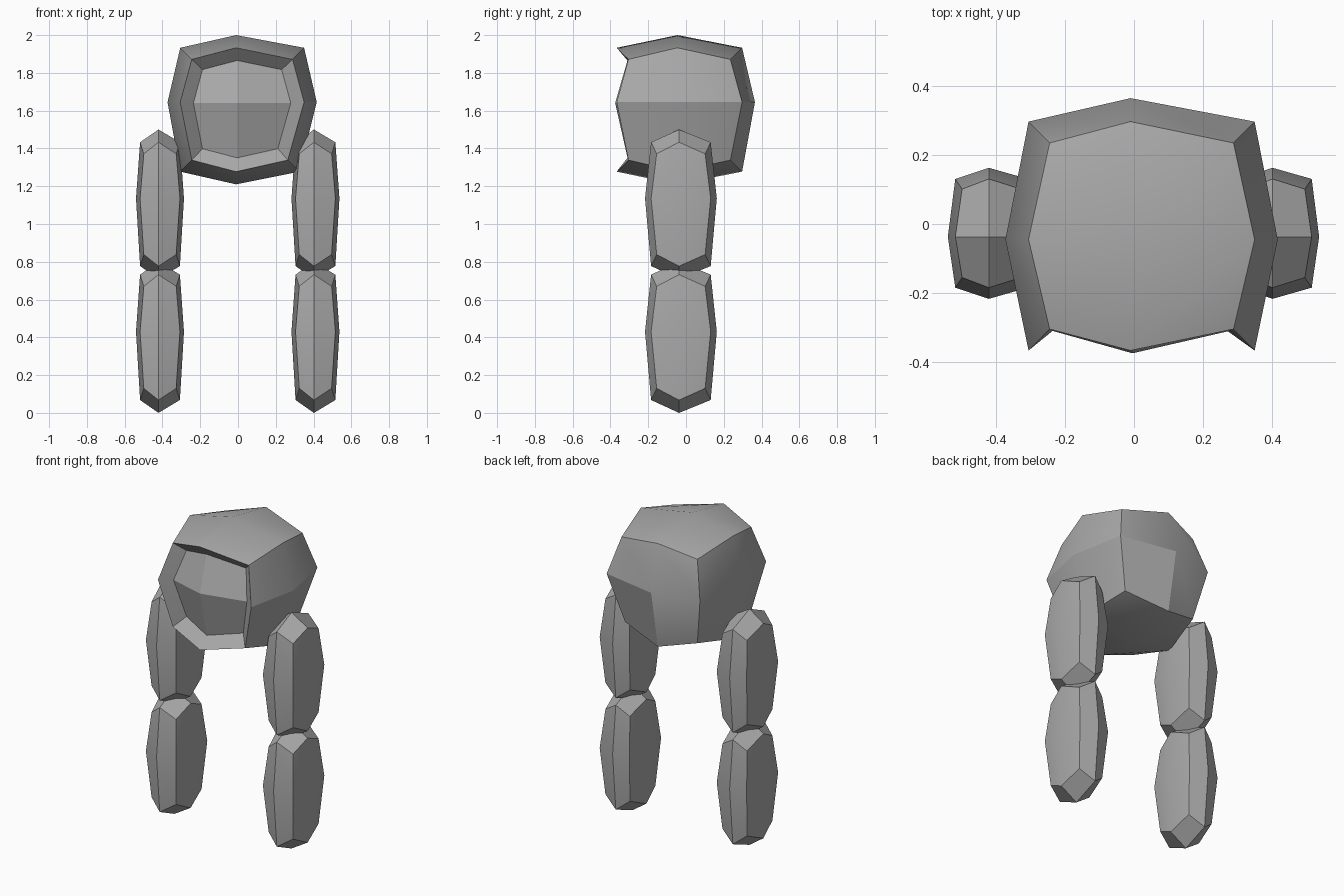
import bpy
import bmesh
import math
from itertools import product
from mathutils import Vector

if "Cube" in bpy.data.objects:
    bpy.data.objects.remove(bpy.data.objects["Cube"], do_unlink=True)

grey = bpy.data.materials.new("plain_grey")
grey.use_nodes = True
grey.diffuse_color = (0.4, 0.4, 0.4, 1)
grey.node_tree.nodes["Principled BSDF"].inputs["Base Color"].default_value = (0.4, 0.4, 0.4, 1)

# Share of the half size reached by face centres, edge middles and corners
BULGE = {1: 1.0, 2: 0.83, 3: 0.675}


def bulged_block(center, half, middle):
    """Cube split two by two on each side and puffed outwards."""
    bm = bmesh.new()
    grid = {}
    for key in product((-1, 0, 1), repeat=3):
        reach = BULGE.get(sum(map(abs, key)))
        if reach:
            grid[key] = bm.verts.new([center[a] + key[a] * half[a] * reach if key[a]
                                      else middle[a] for a in range(3)])
    for axis, side in product(range(3), (-1, 1)):
        for u, v in product((-1, 0), repeat=2):
            quad = []
            for du, dv in ((0, 0), (1, 0), (1, 1), (0, 1)):
                key = [0, 0, 0]
                key[axis] = side
                key[(axis + 1) % 3] = u + du
                key[(axis + 2) % 3] = v + dv
                quad.append(grid[tuple(key)])
            bm.faces.new(quad if side > 0 else quad[::-1])
    bm.normal_update()
    return bm, grid


def finish(bm, name):
    mesh = bpy.data.meshes.new(name)
    bm.to_mesh(mesh)
    bm.free()
    mesh.materials.append(grey)
    obj = bpy.data.objects.new(name, mesh)
    bpy.context.collection.objects.link(obj)
    bpy.ops.object.select_all(action="DESELECT")
    obj.select_set(True)
    bpy.context.view_layer.objects.active = obj
    bpy.ops.object.shade_smooth_by_angle(angle=math.radians(30))
    return obj


# Body, slightly narrower at the lower left
bm, grid = bulged_block((0.022, -0.035, 1.605), (0.395, 0.4, 0.395), (-0.01, -0.045, 1.645))
for key, vert in grid.items():
    if key[0] > 0 and key[2] < 0:
        vert.co.x -= 0.025

# Sunken domed panel in the front, with a sloping rim
front = [f for f in bm.faces if all(v.co.y < -0.25 for v in f.verts)]
bmesh.ops.inset_region(bm, faces=front, thickness=0.01, use_even_offset=True)
pivot = Vector((0.02, 0, 1.62))
for vert in {v for f in front for v in f.verts}:
    for axis in (0, 2):
        vert.co[axis] = pivot[axis] + (vert.co[axis] - pivot[axis]) * 0.81
    vert.co.y += 0.06
body = finish(bm, "body")

# One faceted quarter on the back
for face in body.data.polygons:
    if face.normal.y > 0.8 and face.center.x > 0 and face.center.z < 1.6:
        face.use_smooth = False

# Legs, each made of two overlapping segments
for side, x in (("left", 0.41), ("right", -0.413)):
    for part, z, half_z in (("upper", 1.105, 0.395), ("lower", 0.4, 0.4)):
        center = (x, -0.027, z)
        middle = (x - 0.008, -0.037, z + 0.03)
        bm, grid = bulged_block(center, (0.127, 0.19, half_z), middle)
        finish(bm, f"{side}_{part}_leg")
